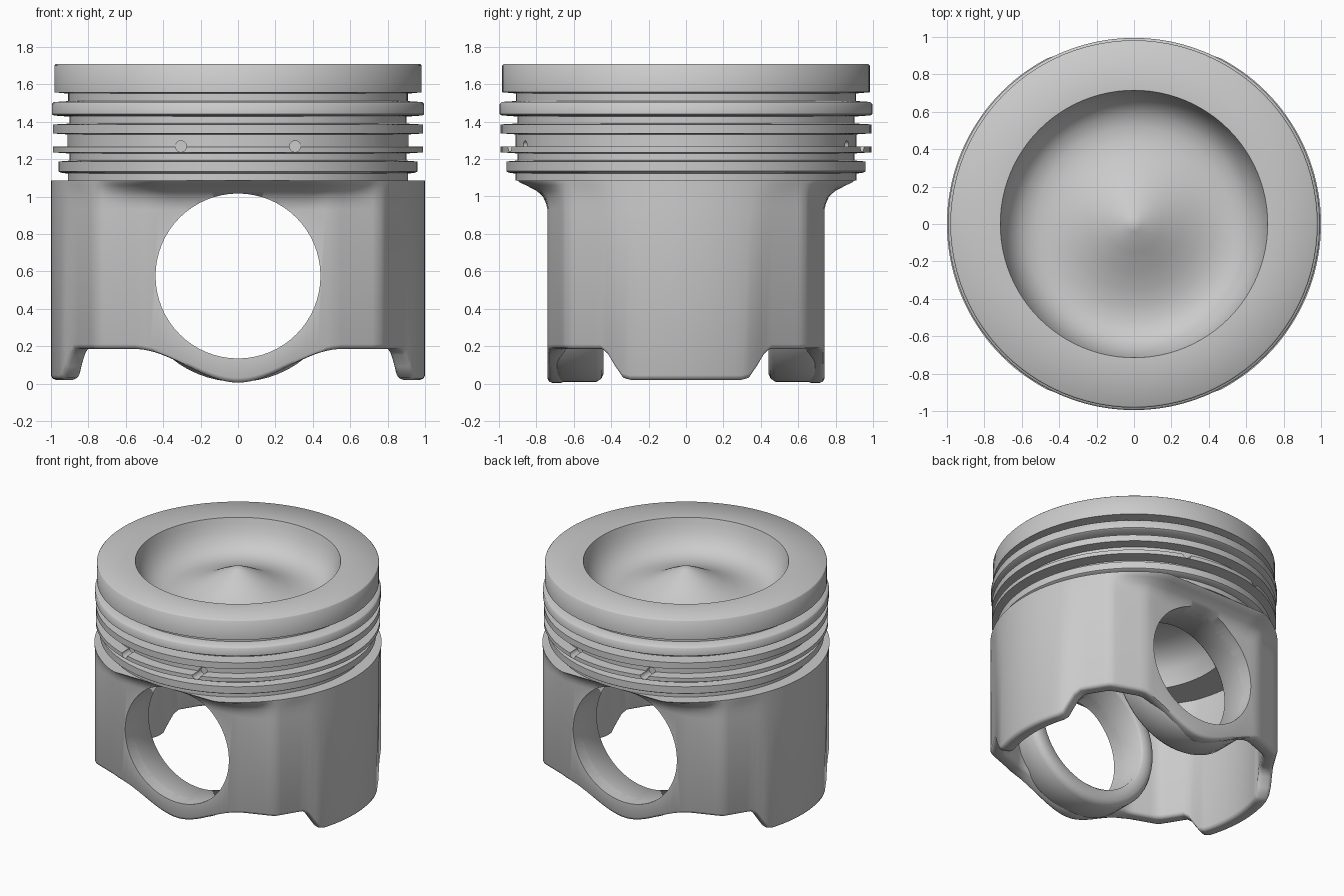
import bpy, bmesh
from math import sin, cos, pi, radians

if "Cube" in bpy.data.objects:
    bpy.data.objects.remove(bpy.data.objects["Cube"])


def make(name, rings, close_loop=False):
    """Skin a list of point rings into a mesh object."""
    bm = bmesh.new()
    vr = [[bm.verts.new(p) for p in ring] for ring in rings]
    pairs = list(zip(vr, vr[1:]))
    if close_loop:
        pairs.append((vr[-1], vr[0]))
    for a, b in pairs:
        n = len(a)
        for i in range(n):
            bm.faces.new((a[i], a[(i + 1) % n], b[(i + 1) % n], b[i]))
    bmesh.ops.remove_doubles(bm, verts=bm.verts, dist=1e-5)
    bmesh.ops.recalc_face_normals(bm, faces=bm.faces)
    me = bpy.data.meshes.new(name)
    bm.to_mesh(me)
    bm.free()
    ob = bpy.data.objects.new(name, me)
    bpy.context.collection.objects.link(ob)
    return ob


def lathe(name, profile, n=96, close_loop=False):
    return make(name, [[(r * cos(2 * pi * i / n), r * sin(2 * pi * i / n), z)
                        for i in range(n)] for r, z in profile], close_loop)


def activate(ob):
    bpy.ops.object.select_all(action='DESELECT')
    ob.select_set(True)
    bpy.context.view_layer.objects.active = ob


def cut(ob, loc, radius, depth, verts):
    """Drill a hole along y."""
    bpy.ops.mesh.primitive_cylinder_add(vertices=verts, radius=radius, depth=depth,
                                        location=loc, rotation=(pi / 2, 0, 0))
    tool = bpy.context.object
    tool.hide_render = True
    activate(ob)
    mod = ob.modifiers.new("hole", 'BOOLEAN')
    mod.operation, mod.solver, mod.object = 'DIFFERENCE', 'EXACT', tool
    bpy.ops.object.modifier_apply(modifier=mod.name)
    bpy.data.objects.remove(tool)


def smooth(ob, angle=50):
    activate(ob)
    bpy.ops.object.shade_smooth_by_angle(angle=radians(angle))


# Crown: bowl with central cone, ring lands and grooves, hollow underside
crown = lathe("crown", [
    (0, 1.665), (.04, 1.655), (.15, 1.6), (.25, 1.547), (.35, 1.505), (.44, 1.482),
    (.52, 1.48), (.59, 1.5), (.645, 1.545), (.685, 1.61), (.705, 1.67), (.715, 1.708),
    (.974, 1.708), (.982, 1.7), (.982, 1.557), (.908, 1.55), (.908, 1.51),
    (.985, 1.505), (.995, 1.495), (.995, 1.44), (.985, 1.433), (.9, 1.427), (.9, 1.39),
    (.99, 1.385), (.99, 1.337), (.912, 1.332), (.912, 1.268),
    (.99, 1.266), (.99, 1.236), (.9, 1.23), (.9, 1.192),
    (.96, 1.187), (.96, 1.135), (.95, 1.128), (.91, 1.122), (.91, 1.085),
    (.66, 1.085), (.62, 1.2), (.55, 1.28), (.42, 1.33), (0, 1.36)])

# Oil drain holes in the lowest ring groove
for sx in (-1, 1):
    for sy in (-1, 1):
        cut(crown, (sx * .305, sy * .95, 1.268), .03, .22, 16)
smooth(crown)

# Skirt: round thrust faces on +-x, flat pin sides on +-y
N = 144
TOP = 1.085


def step(a, b, v):
    t = min(1, max(0, (v - a) / (b - a)))
    return t * t * (3 - 2 * t)


def section(th, inset):
    c, s = abs(cos(th)), abs(sin(th))
    return min(1 - inset, (.988 - inset) / (.848 * c + .53 * s),
               (.867 - inset) / (.343 * c + .939 * s), (.74 - inset) / max(s, 1e-6))


def bottom(th):
    r = section(th, 0)
    x, y = abs(r * cos(th)), abs(r * sin(th))
    return .02 + .165 * step(.32, .46, y) - .18 * (1 - step(0, .57, x))


def ring(inset, z=None, lift=0, flare=0):
    pts = []
    for i in range(N):
        th = 2 * pi * i / N
        r = section(th, inset)
        full = min(1, .9 / max(abs(sin(th)), 1e-6))
        r += (full - r) * flare
        pts.append((r * cos(th), r * sin(th), bottom(th) + lift if z is None else z))
    return pts


skirt = make("skirt", [
    ring(.025), ring(.008, lift=.007), ring(0, lift=.025),
    ring(0, .93), ring(0, .96, flare=.04), ring(0, 1.0, flare=.15), ring(0, 1.03, flare=.36),
    ring(0, 1.06, flare=.72), ring(0, 1.075, flare=.93), ring(0, TOP, flare=1),
    ring(.1, TOP), ring(.1, lift=.025), ring(.092, lift=.007), ring(.075)], close_loop=True)
cut(skirt, (0, 0, .575), .441, 3, 64)
smooth(skirt)

# Pin bosses: thick rounded tubes on the inside of the flat walls
for name, s in (("front_pin_boss", 1), ("back_pin_boss", -1)):
    boss = lathe(name, [
        (.441, .455), (.455, .44), (.52, .44), (.548, .452), (.566, .48),
        (.566, .66), (.55, .69), (.441, .69)],
        64, close_loop=True)
    boss.rotation_euler = (s * pi / 2, 0, 0)
    boss.location = (0, 0, .575)
    smooth(boss)
